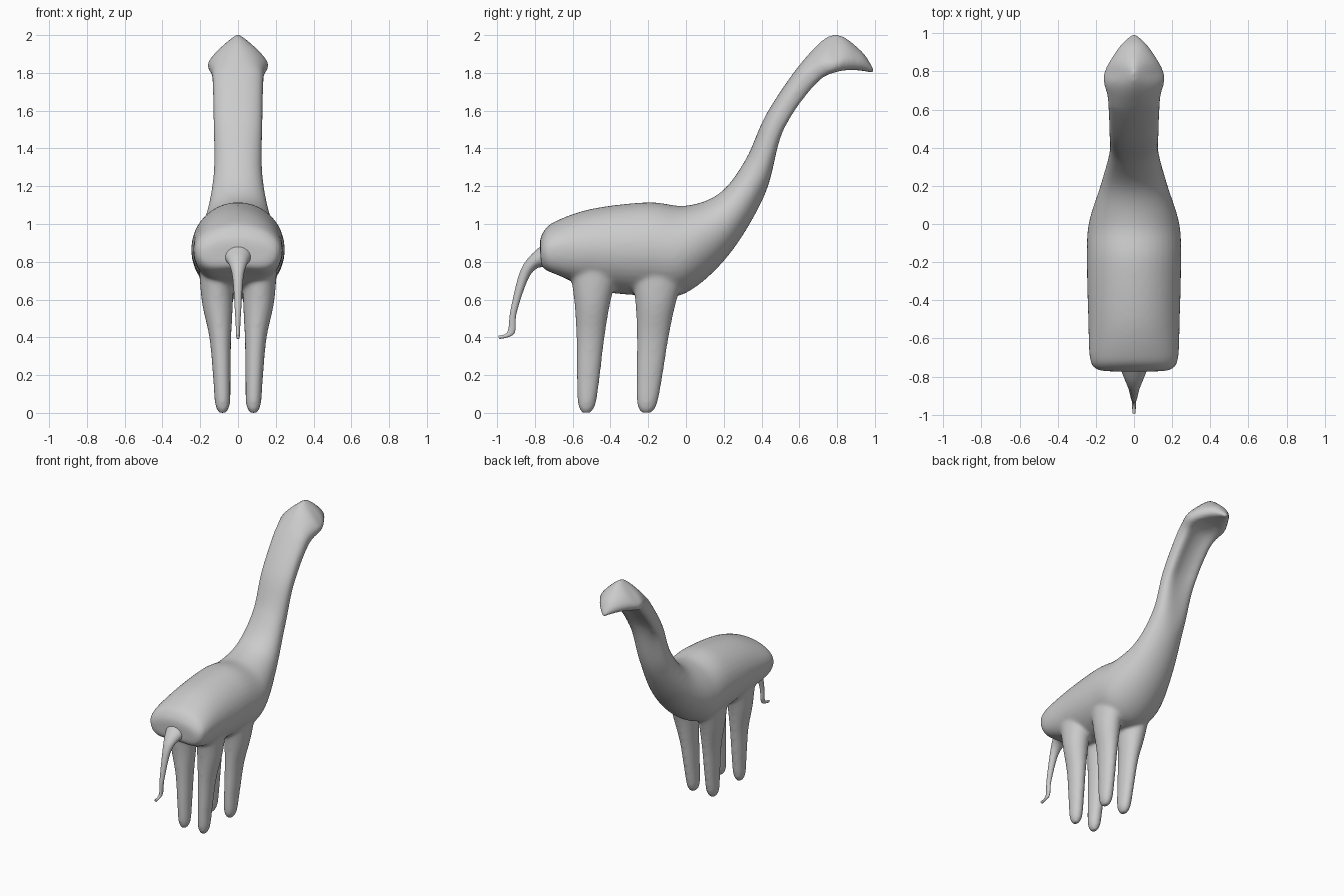
import bpy, bmesh
from math import sin, cos, pi, copysign

if "Cube" in bpy.data.objects:
    bpy.data.objects.remove(bpy.data.objects["Cube"])

SIDES = 40
STEPS = 8


def ramp(v, start, end):
    return max(0, min(1, (v - start) / (end - start)))


def catmull(rows):
    """Smoothly interpolate rows of numbers."""
    out = []
    for i in range(len(rows) - 1):
        p0, p1 = rows[max(i - 1, 0)], rows[i]
        p2, p3 = rows[i + 1], rows[min(i + 2, len(rows) - 1)]
        for k in range(STEPS):
            t = k / STEPS
            out.append([0.5 * (2 * b + (c - a) * t + (2 * a - 5 * b + 4 * c - d) * t * t
                               + (3 * b - a - 3 * c + d) * t ** 3)
                        for a, b, c, d in zip(p0, p1, p2, p3)])
    return out + [list(rows[-1])]


def oval(row):
    return 0.5, 1, 0


def trunk_shape(row):
    """Widest level, upper exponent and underside dent along the trunk."""
    y = row[0]
    nose = ramp(y, .8, .98)
    head = ramp(y, .6, .78) * (1 - nose)
    dent = .5 * ramp(y, .3, .45) * (1 - nose) + .3 * ramp(y, -.5, -.7)
    return .5 - .25 * head, .9 + .1 * ramp(y, .3, 0) + .8 * head, dent


def loft(bm, rows, shape=oval, side=1):
    """row: top y,z, bottom y,z, half width, centre x"""
    prev = None
    rings = catmull(rows)
    for n, row in enumerate(rings):
        ty, tz, by, bz, w, cx = row
        mid, e, dent = shape(row)
        ring = []
        for k in range(SIDES):
            c, s = cos(2 * pi * k / SIDES), sin(2 * pi * k / SIDES)
            if s >= 0:
                f = mid + (1 - mid) * s ** e
            else:
                e = 1 - 0.4 * dent
                f = mid - mid * (-s) ** e * (1 - dent * s ** 4) / (1 - 0.55 * dent)
            x = copysign(abs(c) ** e, c)
            ring.append(bm.verts.new((side * (cx + w * x), by + (ty - by) * f, bz + (tz - bz) * f)))
        if prev:
            for k in range(SIDES):
                j = (k + 1) % SIDES
                bm.faces.new((prev[k], prev[j], ring[j], ring[k]))
        if n in (0, len(rings) - 1):
            bm.faces.new(ring)
        prev = ring


def finish(bm, name):
    bmesh.ops.recalc_face_normals(bm, faces=bm.faces)
    mesh = bpy.data.meshes.new(name)
    bm.to_mesh(mesh)
    bm.free()
    for p in mesh.polygons:
        p.use_smooth = True
    obj = bpy.data.objects.new(name, mesh)
    bpy.context.collection.objects.link(obj)
    return obj


# Trunk, neck and head: back line point, belly line point, half width
trunk = [
    (-.775, .90, -.77, .81, .13),
    (-.76, .95, -.76, .76, .2),
    (-.70, 1.01, -.70, .72, .232),
    (-.5, 1.08, -.5, .65, .24),
    (-.2, 1.115, -.2, .62, .247),
    (0, 1.097, 0, .635, .238),
    (.18, 1.165, .23, .84, .175),
    (.315, 1.34, .425, 1.17, .13),
    (.43, 1.59, .525, 1.5, .13),
    (.62, 1.865, .68, 1.725, .137),
    (.78, 2.005, .785, 1.797, .16),
    (.92, 1.925, .93, 1.808, .08),
    (.992, 1.825, .995, 1.795, .015),
]
bm = bmesh.new()
loft(bm, [(*r, 0) for r in trunk], trunk_shape)

# Legs: height, half depth, half width, centre x (shared by both pairs)
leg = [(.85, .15, .09, .12), (.6, .098, .083, .11), (.4, .075, .058, .094),
       (.2, .062, .047, .086), (.05, .048, .04, .082), (0, .025, .02, .082)]
for foot_y, lean, thick in ((-.528, .055, 1), (-.21, .085, 1.13)):
    rows = []
    for z, d, w, cx in leg:
        y = foot_y + lean * z
        rows.append((y + d * thick, z, y - d * thick, z, w, cx))
    for side in (1, -1):
        loft(bm, rows, side=side)
body = finish(bm, "animal_body")

# Fuse trunk and legs, then soften the joins
remesh = body.modifiers.new("fuse", 'REMESH')
remesh.mode = 'VOXEL'
remesh.voxel_size = 0.011
remesh.use_smooth_shade = True
smooth = body.modifiers.new("soften", 'SMOOTH')
smooth.factor = 0.5
smooth.iterations = 12

# Tail: flared root thinning to a curved tip
tail = [(-.75, .90, -.73, .77), (-.835, .82, -.79, .765), (-.885, .73, -.84, .70),
        (-.93, .54, -.897, .53), (-.945, .43, -.91, .42), (-.995, .408, -.988, .39)]
bm = bmesh.new()
loft(bm, [(*r, .07 * (1 - i / 5) ** 2.5 + .009, 0) for i, r in enumerate(tail)])
finish(bm, "tail")
